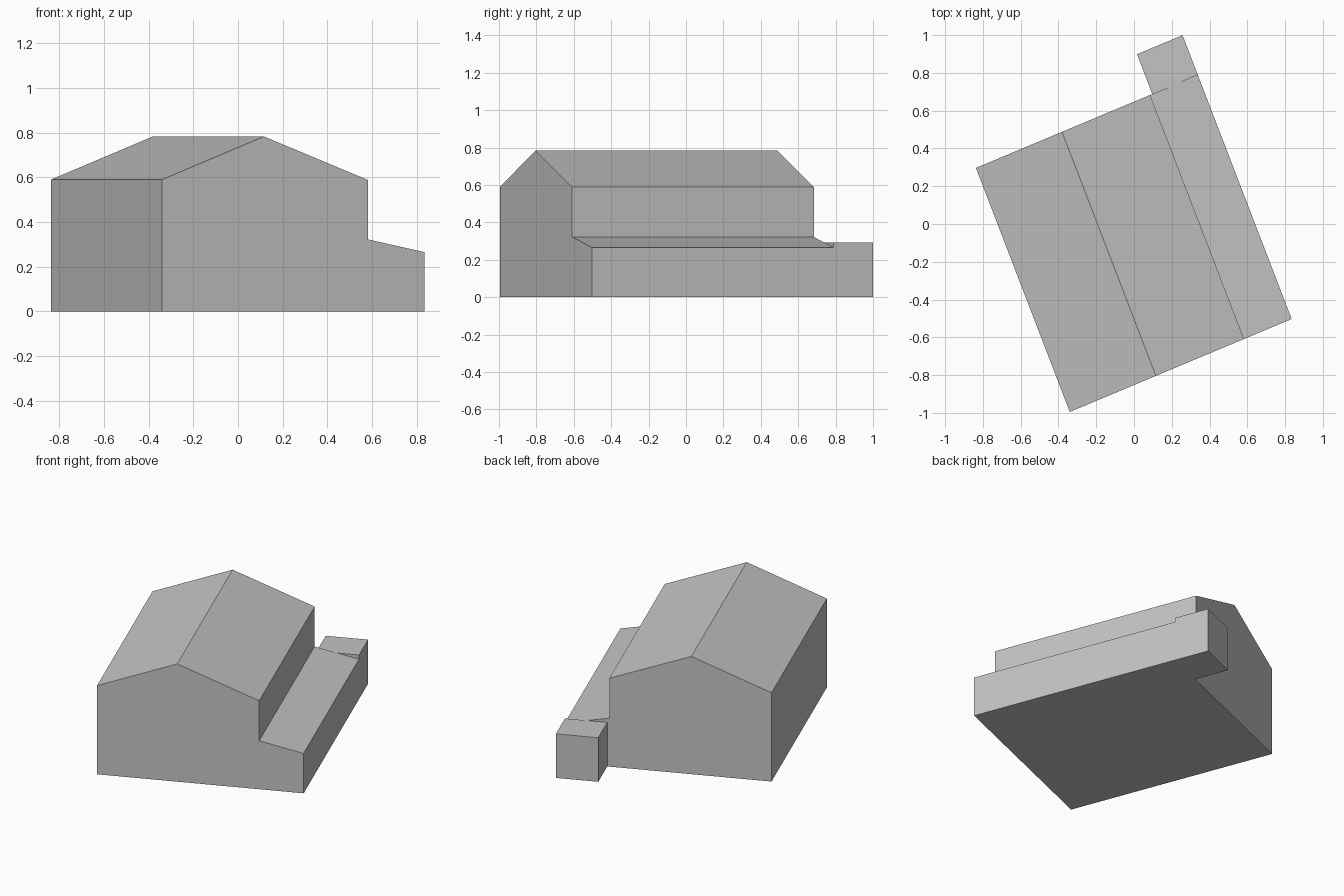
import bpy
import bmesh
from mathutils import Vector

cube = bpy.data.objects.get("Cube")
if cube:
    bpy.data.objects.remove(cube)

# One plain grey for the whole building
grey = bpy.data.materials.new("plain grey")
grey.use_nodes = True
colour = (0.55, 0.55, 0.55, 1)
grey.diffuse_color = colour
grey.node_tree.nodes["Principled BSDF"].inputs["Base Color"].default_value = colour

# Ground plan: front left corner, direction across the gable, direction along the ridge
corner = Vector((-0.838, -0.995, 0)) + Vector((0.498, 0, 0))
across = Vector((1.175, 0.492, 0))
along = Vector((-0.497, 1.292, 0))


def prism(name, profile, start, end):
    """Sweep a gable profile of (fraction across, height) along the ridge direction."""
    bm = bmesh.new()
    verts = [bm.verts.new(corner + across * t + along * start + Vector((0, 0, z)))
             for t, z in profile]
    face = bm.faces.new(verts)
    swept = bmesh.ops.extrude_face_region(bm, geom=[face], use_keep_orig=True)
    moved = [g for g in swept["geom"] if isinstance(g, bmesh.types.BMVert)]
    bmesh.ops.translate(bm, verts=moved, vec=along * (end - start))
    bmesh.ops.recalc_face_normals(bm, faces=bm.faces)
    mesh = bpy.data.meshes.new(name)
    bm.to_mesh(mesh)
    bm.free()
    mesh.materials.append(grey)
    obj = bpy.data.objects.new(name, mesh)
    bpy.context.collection.objects.link(obj)
    return obj


# Gabled house with the low lean-to along its side
prism("house_with_lean_to",
      [(0, 0), (1, 0), (1, 0.265), (0.785, 0.322), (0.785, 0.588), (0.388, 0.783), (0, 0.59)],
      0, 1)

# Flat-roofed annex behind the lean-to
prism("back_annex", [(0.795, 0), (1, 0), (1, 0.293), (0.795, 0.293)], 1, 1.163)
